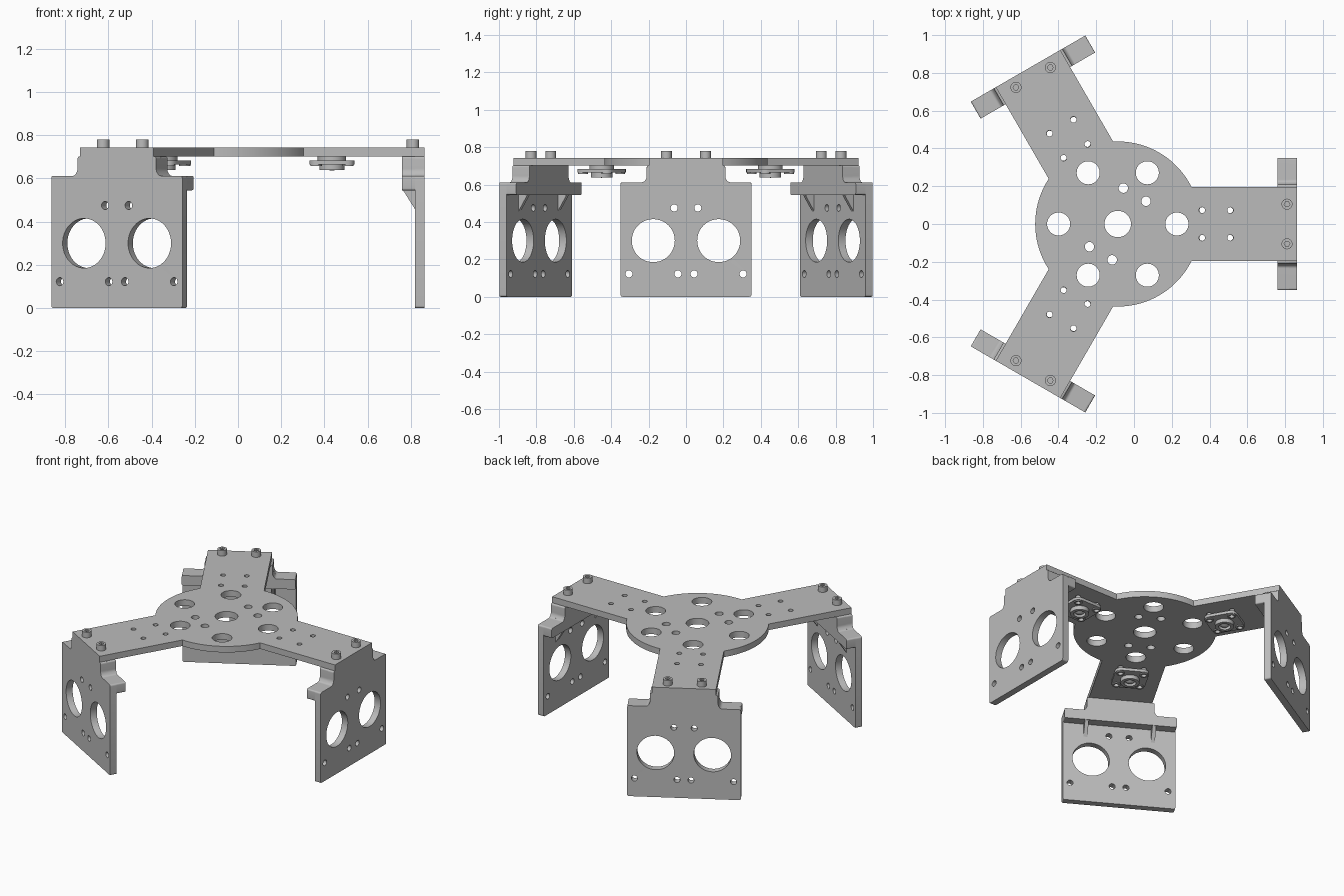
import bpy, bmesh
from math import sin, cos, pi, asin, sqrt
from mathutils import Matrix, Vector

if "Cube" in bpy.data.objects:
    bpy.data.objects.remove(bpy.data.objects["Cube"])

grey = bpy.data.materials.new("light_grey")
grey.use_nodes = True
colour = (0.5, 0.5, 0.5, 1)
grey.diffuse_color = colour
grey.node_tree.nodes["Principled BSDF"].inputs["Base Color"].default_value = colour

CENTRE = Matrix.Translation((-0.086, 0, 0))
# Local frames: profile drawn in the yz plane or the xz plane
YZ = Matrix(((0, 0, 1, 0), (1, 0, 0, 0), (0, 1, 0, 0), (0, 0, 0, 1)))
XZ = Matrix(((1, 0, 0, 0), (0, 0, -1, 0), (0, 1, 0, 0), (0, 0, 0, 1)))
REACH, HALF_WIDTH, DISC = 0.95, 0.197, 0.437
PLATE_LOW, PLATE_TOP = 0.702, 0.743


def circle(x, y, r, n=40):
    return [(x + r * cos(2 * pi * i / n), y + r * sin(2 * pi * i / n)) for i in range(n)]


def rounded(corners, r, steps=5):
    """Polygon with every corner softened by a small curve."""
    out = []
    pts = [Vector(c) for c in corners]
    for i, p in enumerate(pts):
        a = p + (pts[i - 1] - p).normalized() * r
        b = p + (pts[(i + 1) % len(pts)] - p).normalized() * r
        for s in range(steps + 1):
            t = s / steps
            out.append(tuple(a * (1 - t) ** 2 + p * 2 * t * (1 - t) + b * t * t))
    return out


def mirrored(half):
    return half + [(-x, y) for x, y in reversed(half)]


def finish(obj):
    obj.data.materials.clear()
    obj.data.materials.append(grey)
    bpy.ops.object.select_all(action='DESELECT')
    obj.select_set(True)
    bpy.context.view_layer.objects.active = obj
    bpy.ops.object.shade_smooth_by_angle(angle=0.6)


def slab(name, loops, low, high, frame=Matrix()):
    """Solid sheet from an outline followed by its holes."""
    curve = bpy.data.curves.new(name, 'CURVE')
    curve.dimensions = '2D'
    curve.fill_mode = 'BOTH'
    curve.extrude = (high - low) / 2
    for loop in loops:
        spline = curve.splines.new('POLY')
        spline.points.add(len(loop) - 1)
        for point, (x, y) in zip(spline.points, loop):
            point.co = (x, y, 0, 1)
        spline.use_cyclic_u = True
    obj = bpy.data.objects.new(name, curve)
    bpy.context.collection.objects.link(obj)
    bpy.ops.object.select_all(action='DESELECT')
    obj.select_set(True)
    bpy.context.view_layer.objects.active = obj
    bpy.ops.object.convert(target='MESH')
    obj = bpy.context.view_layer.objects.active
    bm = bmesh.new()
    bm.from_mesh(obj.data)
    bmesh.ops.remove_doubles(bm, verts=bm.verts, dist=0.00005)
    bmesh.ops.recalc_face_normals(bm, faces=bm.faces)
    bm.transform(frame @ Matrix.Translation((0, 0, (low + high) / 2)))
    bm.to_mesh(obj.data)
    bm.free()
    finish(obj)
    return obj


# Three-armed top plate with a round hub
outline, holes = [], [circle(0, 0, 0.07)]
start = asin(HALF_WIDTH / DISC)
root = sqrt(DISC ** 2 - HALF_WIDTH ** 2)
for k in range(3):
    turn = Matrix.Rotation(k * 2 * pi / 3, 2)
    arm = [(root, -HALF_WIDTH), (REACH, -HALF_WIDTH), (REACH, HALF_WIDTH)]
    span = 2 * pi / 3 - 2 * start
    arm += [(DISC * cos(start + span * i / 24), DISC * sin(start + span * i / 24)) for i in range(24)]
    outline += [tuple(turn @ Vector(p)) for p in arm]
    for x in (0.446, 0.596):
        for y in (-0.073, 0.073):
            holes.append(circle(*(turn @ Vector((x, y))), 0.016, 20))
for k in range(6):
    holes.append(circle(0.313 * cos(k * pi / 3), 0.313 * sin(k * pi / 3), 0.061))
for base in (pi / 3, 4 * pi / 3):
    for side in (-0.37, 0.37):
        holes.append(circle(0.192 * cos(base + side), 0.192 * sin(base + side), 0.025, 24))
top = slab("top_plate", [outline] + holes, PLATE_LOW, PLATE_TOP)
top.matrix_world = CENTRE

parts = []

# Hanging bracket plate with two large openings
half = [(0.35, 0), (0.35, 0.612), (0.225, 0.612), (0.21, 0.635), (0.21, PLATE_LOW)]
face_holes = []
for s in (-1, 1):
    face_holes.append(circle(s * 0.175, 0.3, 0.115, 48))
    for y, z in ((0.063, 0.475), (0.043, 0.122), (0.305, 0.122)):
        face_holes.append(circle(s * y, z, 0.019, 20))
parts.append(slab("bracket_plate", [rounded(mirrored(half), 0.012)] + face_holes, 0.906, REACH, YZ))

# Thick shelf and mounting block behind the plate
half = [(0.35, 0.545), (0.35, 0.612), (0.225, 0.612), (0.21, 0.635), (0.21, PLATE_LOW)]
parts.append(slab("bracket_shelf", [rounded(mirrored(half), 0.01)], 0.846, 0.906, YZ))

for s, side in ((-1, "right"), (1, "left")):
    # Triangular ribs under the shelf
    rib = [(0.85, 0.546), (0.907, 0.546), (0.907, 0.455)]
    parts.append(slab(side + "_rib", [rib], -s * 0.21 - 0.012, -s * 0.21 + 0.012, XZ))
    # Socket head screws
    y = s * 0.105
    screw = [circle(0.896, y, 0.029, 32), circle(0.896, y, 0.015, 6)]
    parts.append(slab(side + "_screw", screw, PLATE_TOP - 0.002, 0.78))

# Caster under the arm: spacer, flange, corner collars, ring and ball
X = 0.521
square = [(X - 0.105, -0.105), (X + 0.105, -0.105), (X + 0.105, 0.105), (X - 0.105, 0.105)]
corners = [(X + a, b) for a in (-0.073, 0.073) for b in (-0.073, 0.073)]
parts.append(slab("caster_spacer", [circle(X, 0, 0.066)], 0.68, PLATE_LOW))
parts.append(slab("caster_flange", [rounded(square, 0.045)] + [circle(x, y, 0.016, 20) for x, y in corners],
                  0.664, 0.683))
for i, (x, y) in enumerate(corners):
    parts.append(slab("caster_collar_%d" % (i + 1), [circle(x, y, 0.026, 24), circle(x, y, 0.016, 20)],
                      0.657, 0.665))
parts.append(slab("caster_ring", [circle(X, 0, 0.058), circle(X, 0, 0.037)], 0.638, 0.666))
mesh = bpy.data.meshes.new("caster_ball")
bm = bmesh.new()
bmesh.ops.create_uvsphere(bm, u_segments=24, v_segments=12, radius=0.036,
                          matrix=Matrix.Translation((X, 0, 0.672)))
bm.to_mesh(mesh)
bm.free()
ball = bpy.data.objects.new("caster_ball", mesh)
bpy.context.collection.objects.link(ball)
finish(ball)
parts.append(ball)

# Repeat every arm part around the hub
for part in parts:
    base = part.name
    for k, place in enumerate(("left", "back", "front")):
        obj = part if k == 0 else part.copy()
        if k:
            bpy.context.collection.objects.link(obj)
        obj.name = place + "_arm_" + base
        obj.matrix_world = CENTRE @ Matrix.Rotation(k * 2 * pi / 3, 4, 'Z')
